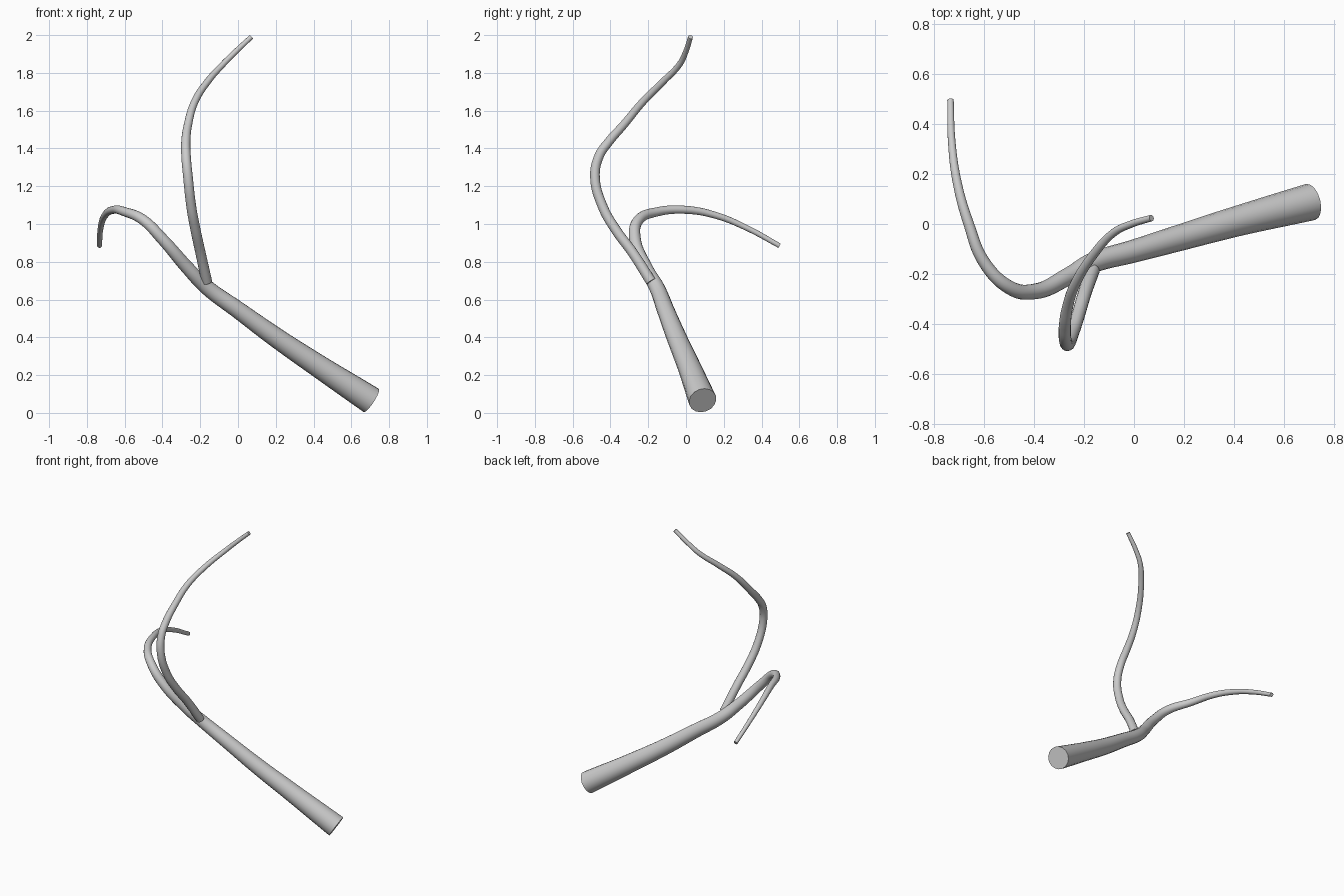
import bpy


def tube(name, points):
    """Smooth tapered tube through (x, y, z, radius) points, closed at both ends."""
    curve = bpy.data.curves.new(name, 'CURVE')
    curve.dimensions = '3D'
    curve.bevel_depth = 1.0
    curve.bevel_resolution = 6
    curve.resolution_u = 8
    curve.use_fill_caps = True
    spline = curve.splines.new('BEZIER')
    spline.bezier_points.add(len(points) - 1)
    for bp, (x, y, z, r) in zip(spline.bezier_points, points):
        bp.co = (x, y, z)
        bp.radius = r
        bp.handle_left_type = bp.handle_right_type = 'AUTO'
    obj = bpy.data.objects.new(name, curve)
    bpy.context.collection.objects.link(obj)
    bpy.ops.object.select_all(action='DESELECT')
    obj.select_set(True)
    bpy.context.view_layer.objects.active = obj
    bpy.ops.object.convert(target='MESH')
    bpy.ops.object.shade_smooth_by_angle()


# Thick stem that rises to the left and hooks over to the back
tube("main_stem", [
    (0.705, 0.088, 0.066, 0.074),
    (0.40, 0.008, 0.265, 0.060),
    (0.20, -0.05, 0.40, 0.053),
    (0.00, -0.108, 0.545, 0.046),
    (-0.165, -0.155, 0.665, 0.041),
    (-0.26, -0.208, 0.76, 0.036),
    (-0.40, -0.27, 0.92, 0.031),
    (-0.50, -0.252, 1.02, 0.028),
    (-0.60, -0.15, 1.065, 0.024),
    (-0.66, 0.00, 1.075, 0.021),
    (-0.705, 0.16, 1.045, 0.018),
    (-0.728, 0.33, 0.975, 0.015),
    (-0.733, 0.495, 0.885, 0.013),
])

# Thinner branch that bows forward, then sweeps back to the top
tube("side_branch", [
    (-0.165, -0.185, 0.695, 0.028),
    (-0.198, -0.28, 0.845, 0.027),
    (-0.225, -0.372, 0.97, 0.0265),
    (-0.247, -0.44, 1.09, 0.026),
    (-0.265, -0.482, 1.25, 0.0255),
    (-0.275, -0.46, 1.36, 0.025),
    (-0.276, -0.405, 1.44, 0.024),
    (-0.265, -0.33, 1.525, 0.022),
    (-0.23, -0.23, 1.645, 0.020),
    (-0.16, -0.12, 1.755, 0.018),
    (-0.08, -0.034, 1.845, 0.016),
    (-0.01, 0.00, 1.915, 0.0145),
    (0.070, 0.024, 1.99, 0.013),
])
